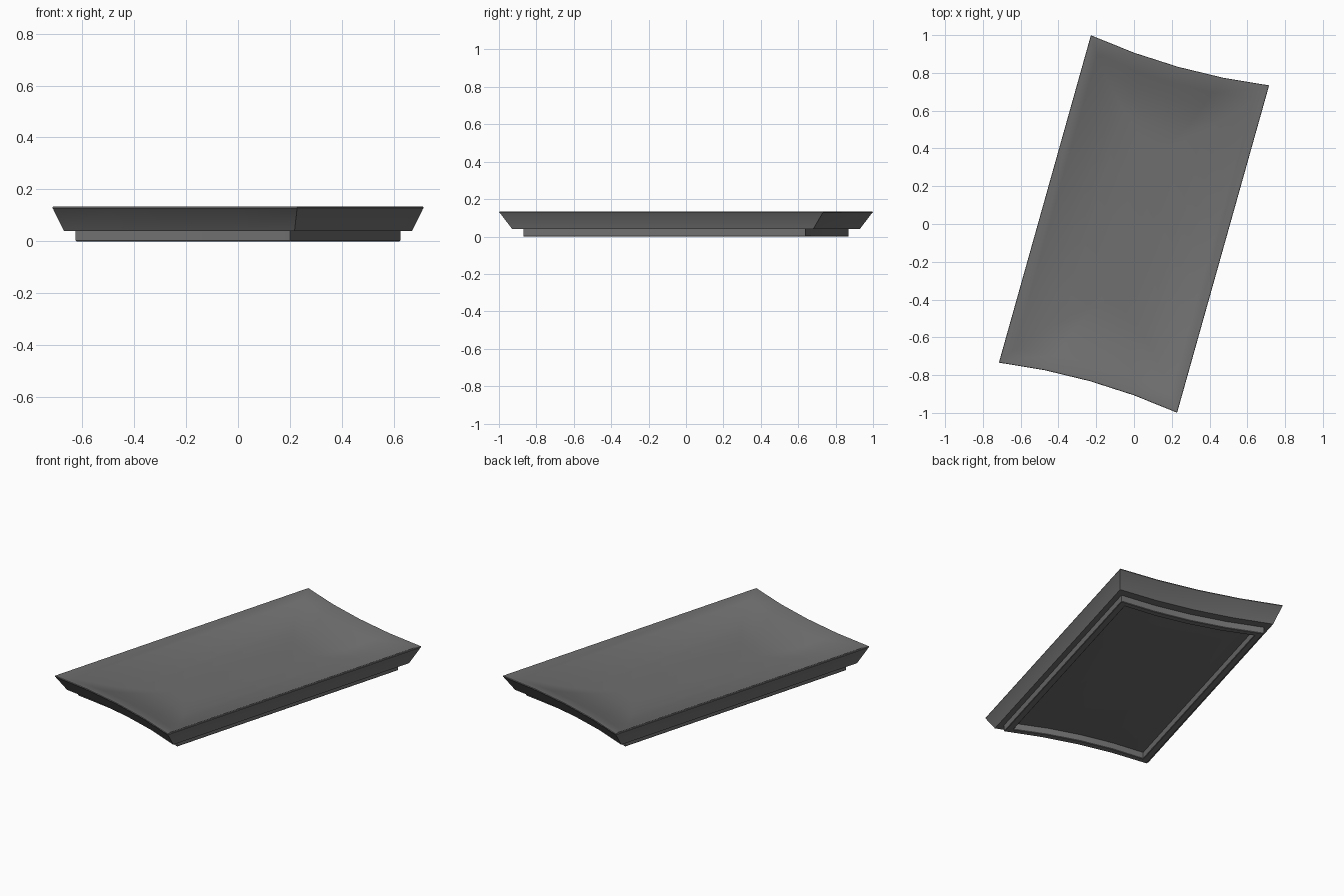
import bpy, bmesh, math

cube = bpy.data.objects.get("Cube")
if cube:
    bpy.data.objects.remove(cube, do_unlink=True)

TURN = -math.radians(15.7)   # the plate lies turned on the table
SAG = 0.036                  # inward bow of the short ends
STEPS = 4                    # segments across each short end

grey = bpy.data.materials.new("charcoal ceramic")
grey.use_nodes = True
grey.diffuse_color = (0.16, 0.16, 0.16, 1)
grey.node_tree.nodes["Principled BSDF"].inputs["Base Color"].default_value = (0.16, 0.16, 0.16, 1)


def outline(half_w, half_l, z, sag=SAG):
    """Rectangle with both short ends bowed inwards."""
    pts = []
    for side in (1, -1):
        for i in range(STEPS + 1):
            t = 1 - 2 * i / STEPS
            y = half_l - sag * (1 - t * t)
            pts.append((side * t * half_w, side * y, z))
    return pts


def loft(name, rings, closed=False):
    """Skin a series of outlines, capping the ends or joining them up."""
    bm = bmesh.new()
    loops = [[bm.verts.new(p) for p in outline(*r)] for r in rings]
    pairs = list(zip(loops, loops[1:]))
    if closed:
        pairs.append((loops[-1], loops[0]))
    else:
        bm.faces.new(loops[0])
        bm.faces.new(loops[-1])
    n = len(loops[0])
    for a, b in pairs:
        for i in range(n):
            j = (i + 1) % n
            bm.faces.new((a[i], a[j], b[j], b[i]))
    bmesh.ops.recalc_face_normals(bm, faces=bm.faces)
    mesh = bpy.data.meshes.new(name)
    bm.to_mesh(mesh)
    bm.free()
    mesh.materials.append(grey)
    obj = bpy.data.objects.new(name, mesh)
    bpy.context.collection.objects.link(obj)
    obj.rotation_euler.z = TURN
    bpy.ops.object.select_all(action="DESELECT")
    obj.select_set(True)
    bpy.context.view_layer.objects.active = obj
    bpy.ops.object.shade_smooth_by_angle(angle=math.radians(30))
    return obj


# Dish: underside, flared wall, thin rim, then the shallow hollow
loft("dish", [
    (0.22, 0.53, 0.028),
    (0.30, 0.63, 0.031),
    (0.39, 0.742, 0.04),
    (0.461, 0.836, 0.04),
    (0.488, 0.896, 0.126),
    (0.490, 0.900, 0.129),
    (0.488, 0.898, 0.134),
    (0.478, 0.886, 0.134),
    (0.43, 0.81, 0.110),
    (0.37, 0.73, 0.086),
    (0.30, 0.65, 0.066, 0.045),
    (0.22, 0.57, 0.056, 0.045),
    (0.12, 0.48, 0.052),
])

# Foot: a raised ring under the dish
loft("foot_ring", [
    (0.429, 0.783, 0.041),
    (0.429, 0.783, 0.003),
    (0.426, 0.780, 0.0),
    (0.393, 0.745, 0.0),
    (0.390, 0.742, 0.003),
    (0.390, 0.742, 0.041),
], closed=True)
